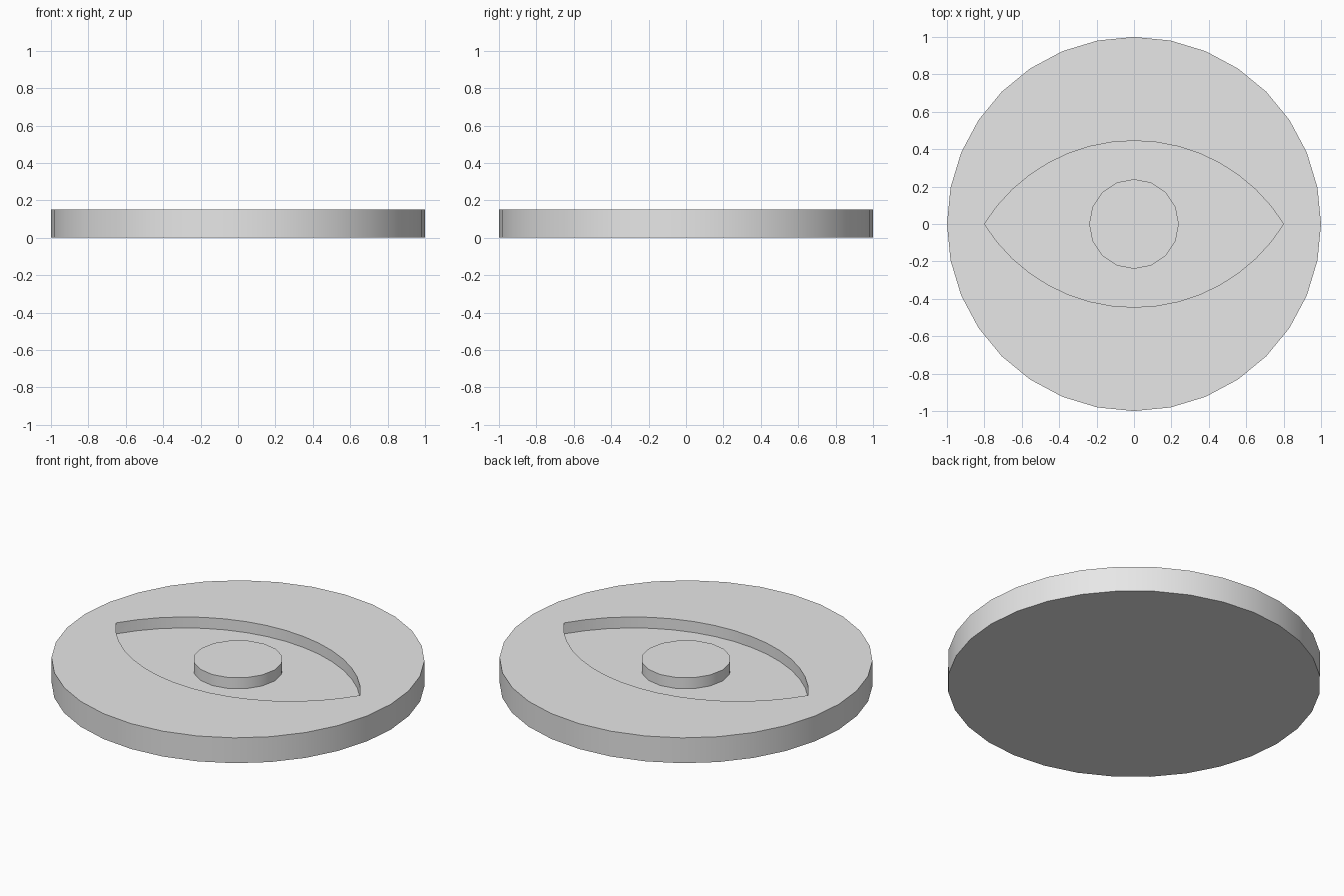
import bpy, bmesh, math

cube = bpy.data.objects.get("Cube")
if cube:
    bpy.data.objects.remove(cube, do_unlink=True)

HEIGHT = 0.15
FLOOR = 0.085      # level of the recess floor

stone = bpy.data.materials.new("grey")
grey = (0.8, 0.8, 0.8, 1)
stone.diffuse_color = grey
stone.use_nodes = True
stone.node_tree.nodes["Principled BSDF"].inputs["Base Color"].default_value = grey


def prism(name, outline, bottom, top, base=True):
    """Extrude a counter-clockwise outline between two heights."""
    bm = bmesh.new()
    low = [bm.verts.new((x, y, bottom)) for x, y in outline]
    high = [bm.verts.new((x, y, top)) for x, y in outline]
    n = len(outline)
    for i in range(n):
        j = (i + 1) % n
        bm.faces.new((low[i], low[j], high[j], high[i]))
    bm.faces.new(high)
    if base:
        bm.faces.new(low[::-1])
    mesh = bpy.data.meshes.new(name)
    bm.to_mesh(mesh)
    bm.free()
    mesh.materials.append(stone)
    obj = bpy.data.objects.new(name, mesh)
    bpy.context.collection.objects.link(obj)
    return obj


def circle(radius, sides):
    return [(radius * math.cos(math.tau * i / sides),
             radius * math.sin(math.tau * i / sides)) for i in range(sides)]


def almond(half_width, half_height, segments):
    """Two mirrored circular arcs meeting in points at left and right."""
    radius = (half_width ** 2 + half_height ** 2) / (2 * half_height)
    spread = math.asin(half_width / radius)
    arc = []
    for i in range(segments):
        a = spread * (1 - 2 * i / segments)
        arc.append((radius * math.sin(a), radius * math.cos(a) - radius + half_height))
    return arc + [(-x, -y) for x, y in arc]


# Disc with the almond recess cut into its top
disc = prism("disc", circle(1, 32), 0, HEIGHT)
cutter = prism("recess_cutter", almond(0.8, 0.445, 16), FLOOR, HEIGHT + 0.1)
cutter.hide_render = True
cut = disc.modifiers.new("recess", "BOOLEAN")
cut.operation = "DIFFERENCE"
cut.solver = "EXACT"
cut.object = cutter
bpy.context.view_layer.objects.active = disc
bpy.ops.object.modifier_apply(modifier=cut.name)
bpy.data.objects.remove(cutter, do_unlink=True)

# Round pupil rising from the recess floor, flush with the rim
pupil = prism("pupil", circle(0.24, 16), FLOOR, HEIGHT, base=False)

# Smooth curved walls, crisp rims
bpy.ops.object.select_all(action="DESELECT")
for obj in (disc, pupil):
    obj.select_set(True)
bpy.ops.object.shade_smooth_by_angle(angle=math.radians(30))
